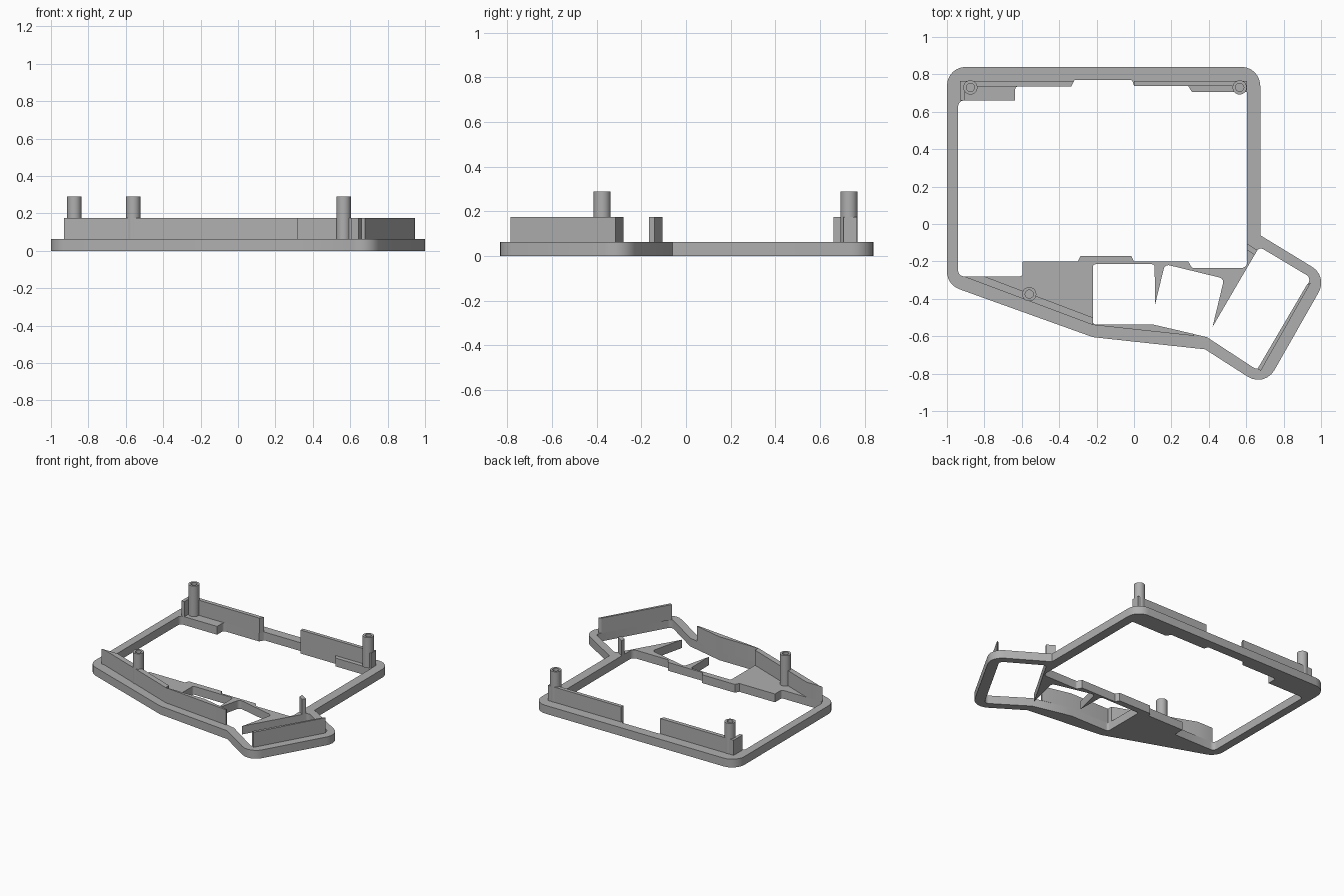
import bpy, bmesh, math
from mathutils import Vector, Matrix

cube = bpy.data.objects.get("Cube")
if cube:
    bpy.data.objects.remove(cube, do_unlink=True)

PLATE, WALL, POST = 0.062, 0.175, 0.29

grey = bpy.data.materials.new("plain_grey")
grey.use_nodes = True
grey.diffuse_color = (0.43, 0.43, 0.43, 1)
grey.node_tree.nodes["Principled BSDF"].inputs["Base Color"].default_value = grey.diffuse_color


def rounded(points, steps=6):
    """Fillet each (x, y, radius) corner; radius is optional."""
    out = []
    for i, p in enumerate(points):
        c = Vector(p[:2])
        r = p[2] if len(p) > 2 else 0
        if not r:
            out.append(c)
            continue
        a = (Vector(points[i - 1][:2]) - c).normalized()
        b = (Vector(points[(i + 1) % len(points)][:2]) - c).normalized()
        half = a.angle(b) / 2
        centre = c + (a + b).normalized() * (r / math.sin(half))
        start = c + a * (r / math.tan(half)) - centre
        end = c + b * (r / math.tan(half)) - centre
        turn = math.atan2(start.x * end.y - start.y * end.x, start.dot(end))
        for k in range(steps + 1):
            out.append(centre + Matrix.Rotation(turn * k / steps, 2) @ start)
    return out


def finish(name, mesh):
    ob = bpy.data.objects.new(name, mesh)
    bpy.context.collection.objects.link(ob)
    mesh.materials.clear()
    mesh.materials.append(grey)
    bpy.ops.object.select_all(action='DESELECT')
    bpy.context.view_layer.objects.active = ob
    ob.select_set(True)
    bpy.ops.object.shade_smooth_by_angle(angle=math.radians(30))
    return ob


def slab(name, loops, z0, z1):
    """Extrude an outline, with any further loops as holes."""
    cu = bpy.data.curves.new(name + "_outline", 'CURVE')
    cu.dimensions, cu.fill_mode = '2D', 'BOTH'
    cu.extrude = (z1 - z0) / 2
    for loop in loops:
        pts = rounded(loop)
        sp = cu.splines.new('POLY')
        sp.points.add(len(pts) - 1)
        for q, v in zip(sp.points, pts):
            q.co = (v.x, v.y, 0, 1)
        sp.use_cyclic_u = True
    tmp = bpy.data.objects.new(name + "_outline", cu)
    bpy.context.collection.objects.link(tmp)
    dg = bpy.context.evaluated_depsgraph_get()
    mesh = bpy.data.meshes.new_from_object(tmp.evaluated_get(dg))
    bpy.data.objects.remove(tmp, do_unlink=True)
    bm = bmesh.new()
    bm.from_mesh(mesh)
    bmesh.ops.remove_doubles(bm, verts=bm.verts, dist=0.0005)
    bmesh.ops.translate(bm, verts=bm.verts, vec=(0, 0, (z0 + z1) / 2))
    bmesh.ops.recalc_face_normals(bm, faces=bm.faces)
    bm.to_mesh(mesh)
    bm.free()
    return finish(name, mesh)


def post(name, x, y):
    """Round screw post with a blind hole in its top."""
    bm = bmesh.new()
    profile = [(0.038, PLATE), (0.038, POST), (0.022, POST), (0.022, WALL), (0, WALL)]
    vs = [bm.verts.new((r, 0, z)) for r, z in profile]
    es = [bm.edges.new(pair) for pair in zip(vs, vs[1:])]
    bmesh.ops.spin(bm, geom=vs + es, cent=(0, 0, 0), axis=(0, 0, 1),
                   angle=math.tau, steps=24, use_merge=False)
    bmesh.ops.remove_doubles(bm, verts=bm.verts, dist=0.0005)
    bmesh.ops.recalc_face_normals(bm, faces=bm.faces)
    mesh = bpy.data.meshes.new(name)
    bm.to_mesh(mesh)
    bm.free()
    finish(name, mesh).location = (x, y, 0)


# Base frame: outer rim, main opening, lower opening with two hanging spikes
R, S = 0.1, 0.015
rim = [(-1, 0.84, R), (0.675, 0.84, R), (0.675, -0.06), (1.036, -0.28, R),
       (0.698, -0.874, R), (0.38, -0.67), (-0.22, -0.605, R), (-1, -0.325, R)]
main_opening = [
    (-0.94, 0.66, 0.03), (-0.635, 0.66), (-0.635, 0.735, S), (-0.34, 0.735), (-0.32, 0.77, S),
    (-0.01, 0.77, S), (0, 0.738), (0.29, 0.738), (0.31, 0.705, S), (0.605, 0.705),
    (0.605, -0.235, 0.03), (0.31, -0.235, S), (0.29, -0.2), (0, -0.2), (-0.015, -0.17),
    (-0.285, -0.17), (-0.3, -0.2), (-0.595, -0.2), (-0.595, -0.28, S), (-0.94, -0.28, 0.03)]
lower_opening = [
    (-0.22, -0.215, S), (0.11, -0.215, S), (0.113, -0.43), (0.165, -0.215, 0.025),
    (0.482, -0.292, 0.025), (0.42, -0.55), (0.67, -0.122, 0.025), (0.948, -0.288, 0.03),
    (0.665, -0.785, 0.03), (0.39, -0.605), (0.1, -0.537), (-0.22, -0.537, S)]
slab("base_frame", [rim, main_opening, lower_opening], 0, PLATE)

# Upright walls on the frame
walls = {
    "back_wall_right": [(-0.93, 0.765), (-0.32, 0.765), (-0.335, 0.735), (-0.905, 0.735),
                        (-0.905, 0.66), (-0.93, 0.66)],
    "back_wall_left": [(0, 0.765), (0.605, 0.765), (0.605, 0.705), (0.58, 0.705),
                       (0.58, 0.738), (0, 0.738)],
    "front_wall": [(-0.93, -0.28), (-0.8, -0.28), (-0.22, -0.5), (-0.22, -0.537),
                   (0.1, -0.537), (0.32, -0.588), (0.32, -0.598), (-0.22, -0.54),
                   (-0.905, -0.283)],
    "corner_wall": [(0.924, -0.325), (0.945, -0.315), (0.678, -0.785), (0.66, -0.775)],
    "small_rib": [(0.605, -0.105), (0.66, -0.14), (0.645, -0.165), (0.605, -0.14)],
}
for name, outline in walls.items():
    slab(name, [outline], PLATE, WALL)

# Screw posts
post("back_right_post", -0.875, 0.73)
post("back_left_post", 0.565, 0.73)
post("front_post", -0.56, -0.375)
